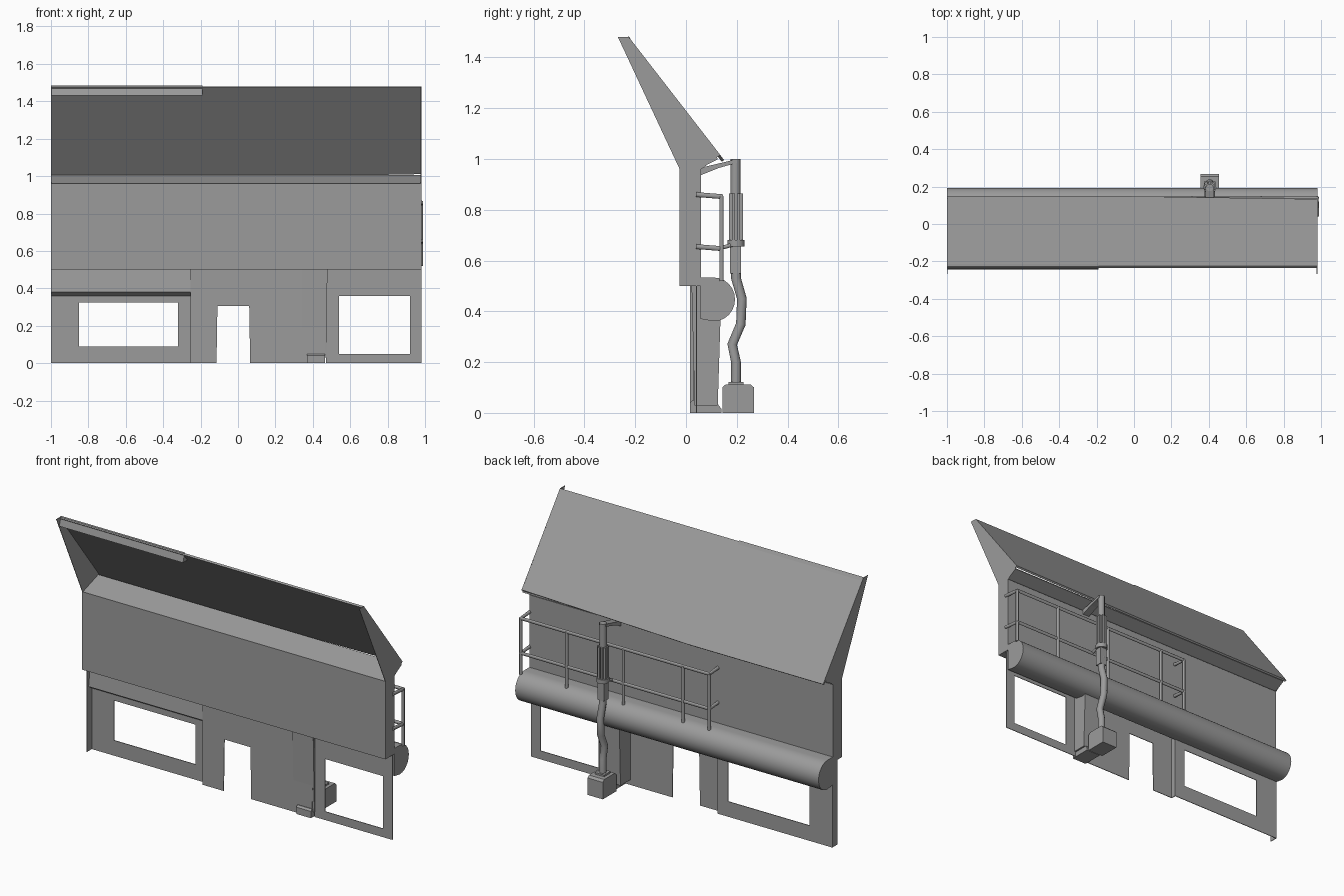
import bpy, bmesh, math
from mathutils import Vector

if "Cube" in bpy.data.objects:
    bpy.data.objects.remove(bpy.data.objects["Cube"])

grey = bpy.data.materials.new("dark_grey")
grey.diffuse_color = (0.33, 0.33, 0.33, 1)
grey.use_nodes = True
grey.node_tree.nodes["Principled BSDF"].inputs["Base Color"].default_value = grey.diffuse_color


def finish(name, bm, smooth=False):
    bmesh.ops.recalc_face_normals(bm, faces=bm.faces)
    me = bpy.data.meshes.new(name)
    bm.to_mesh(me)
    bm.free()
    me.materials.clear()
    me.materials.append(grey)
    ob = bpy.data.objects.new(name, me)
    bpy.context.collection.objects.link(ob)
    if smooth:
        bpy.ops.object.select_all(action='DESELECT')
        ob.select_set(True)
        bpy.context.view_layer.objects.active = ob
        bpy.ops.object.shade_smooth_by_angle(angle=math.radians(50))
    return ob


def extrude(name, pts, vec, smooth=False):
    """Solid from a planar outline pushed along a vector."""
    bm = bmesh.new()
    f = bm.faces.new([bm.verts.new(p) for p in pts])
    r = bmesh.ops.extrude_face_region(bm, geom=[f], use_keep_orig=True)
    bmesh.ops.translate(bm, vec=vec, verts=[v for v in r['geom'] if isinstance(v, bmesh.types.BMVert)])
    return finish(name, bm, smooth)


def prism(name, yz, x0, x1, smooth=False):
    return extrude(name, [(x0, y, z) for y, z in yz], (x1 - x0, 0, 0), smooth)


def box(name, x0, x1, y0, y1, z0, z1):
    return prism(name, [(y0, z0), (y1, z0), (y1, z1), (y0, z1)], x0, x1)


def window_panel(name, outer, hole, y, depth):
    """Rectangular wall sheet with one window opening."""
    bm = bmesh.new()
    rings = []
    for x0, x1, z0, z1 in (outer, hole):
        rings.append([bm.verts.new((x, y, z)) for x, z in ((x0, z0), (x1, z0), (x1, z1), (x0, z1))])
    for i in range(4):
        j = (i + 1) % 4
        bm.faces.new((rings[0][i], rings[0][j], rings[1][j], rings[1][i]))
    r = bmesh.ops.extrude_face_region(bm, geom=bm.faces[:], use_keep_orig=True)
    bmesh.ops.translate(bm, vec=(0, depth, 0), verts=[v for v in r['geom'] if isinstance(v, bmesh.types.BMVert)])
    return finish(name, bm)


def tube(name, pts, radius, res=3):
    cu = bpy.data.curves.new(name, 'CURVE')
    cu.dimensions = '3D'
    cu.bevel_depth, cu.bevel_resolution, cu.use_fill_caps = radius, res, True
    sp = cu.splines.new('POLY')
    sp.points.add(len(pts) - 1)
    for p, c in zip(sp.points, pts):
        p.co = (*c, 1)
    tmp = bpy.data.objects.new(name, cu)
    bpy.context.collection.objects.link(tmp)
    bpy.context.view_layer.update()
    me = bpy.data.meshes.new_from_object(tmp.evaluated_get(bpy.context.evaluated_depsgraph_get()))
    bpy.data.objects.remove(tmp)
    bm = bmesh.new()
    bm.from_mesh(me)
    bpy.data.meshes.remove(me)
    return finish(name, bm, True)


L, R = -1.0, 0.98

# Upper wall and the sloping sill above it
box("upper_wall", L, R, -0.025, 0.06, 0.5, 0.96)
prism("sill", [(-0.025, 0.958), (0.06, 0.965), (0.125, 0.999), (0.122, 1.006)], L, R)

# Leaning roof sheet; the lower back edge rises toward the right
a, b = Vector((0, -0.225, 1.48)), Vector((0, 0.15, 0.996))
slope = lambda x, t: Vector((x, 0, 0)) + a.lerp(b, t)
extrude("roof", [slope(L, 0), slope(R, 0), slope(R, 0.955), slope(-0.12, 1), slope(L, 1)],
        (0, -0.009, -0.007))

# End cheeks of the roof
cheek = [(-0.025, 0.96), (-0.268, 1.48), (-0.225, 1.48), (0.135, 1.016), (0.06, 0.96)]
prism("left_cheek", cheek, L, L + 0.003)
prism("right_cheek", cheek, R - 0.003, R)

# Lip along the left part of the top edge
prism("top_lip", [(-0.226, 1.485), (-0.242, 1.43), (-0.192, 1.43)], L, -0.19)

# Lower walls with window and door openings
window_panel("left_window_wall", (L, -0.25, 0, 0.5), (-0.85, -0.32, 0.09, 0.325), 0.06, 0.004)
window_panel("right_window_wall", (0.47, R, 0, 0.5), (0.54, 0.92, 0.05, 0.36), 0.04, 0.004)
door = [(-0.25, 0), (-0.115, 0), (-0.11, 0.305), (0.06, 0.305), (0.065, 0),
        (0.46, 0), (0.48, 0.5), (-0.25, 0.5)]
extrude("door_wall", [(x, 0.03, z) for x, z in door], (0, 0.004, 0))
box("wall_step", -0.254, -0.25, 0.03, 0.064, 0, 0.5)
box("left_end_strip", L, L + 0.004, 0.015, 0.064, 0, 0.5)
prism("window_canopy", [(0.06, 0.5), (0.045, 0.5), (0.03, 0.38), (0.06, 0.36)], L, -0.25)

# Tapered pillar with its foot
prism("pillar", [(0.022, 0.5), (0.14, 0.5), (0.125, 0.03), (0.034, 0.03)], 0.34, 0.475)
prism("pillar_foot", [(0.015, 0), (0.14, 0), (0.14, 0.015), (0.125, 0.035), (0.025, 0.05), (0.015, 0.04)],
      0.37, 0.465)

# Rounded roll along the back
arc = [(0.11 + 0.083 * math.cos(t), 0.447 + 0.086 * math.sin(t))
       for t in (math.radians(-90 + 15 * i) for i in range(13))]
prism("back_roll", [(0.058, 0.37)] + arc + [(0.058, 0.533)], L, R, True)

# Railing above the roll
for z in (0.655, 0.86):
    tube("rail", [(R, 0.04, z), (R, 0.14, z - 0.008), (-0.25, 0.14, z - 0.008), (-0.25, 0.04, z)], 0.01)
for x in (R, 0.68, 0.31, -0.08, -0.25):
    tube("rail_post", [(x, 0.14, 0.52), (x, 0.14, 0.855)], 0.009)

# Drain box with chamfered top, bent pipe, clamp and top elbow
PX, PY = 0.405, 0.197
prism("drain_box", [(0.143, 0), (0.268, 0), (0.268, 0.1), (0.255, 0.112), (0.156, 0.112), (0.143, 0.1)],
      0.355, 0.455)
box("drain_collar", PX - 0.03, PX + 0.03, PY - 0.03, PY + 0.03, 0.11, 0.122)
tube("bent_pipe", [(PX, y, z) for y, z in ((PY, 0.1), (PY, 0.2), (0.182, 0.27), (0.216, 0.35),
                                           (0.22, 0.45), (PY, 0.53), (PY, 0.6))], 0.02)
tube("upper_pipe", [(PX, 0.195, 0.55), (PX, 0.195, 1.0)], 0.02)
box("pipe_sleeve", PX - 0.022, PX + 0.022, 0.174, 0.216, 0.55, 0.66)
tube("clamp_ring", [(PX, PY, 0.655), (PX, PY, 0.68)], 0.035)
for i in range(8):
    t = i * math.pi / 4 + math.pi / 8
    x, y = PX + 0.024 * math.cos(t), PY + 0.024 * math.sin(t)
    box("clamp_bar", x - 0.006, x + 0.006, y - 0.006, y + 0.006, 0.66, 0.865)
for x in (PX - 0.02, PX + 0.02):
    tube("clamp_arm", [(x, 0.14, 0.65), (x, 0.2, 0.667)], 0.008)
prism("top_elbow", [(0.055, 0.935), (0.055, 0.965), (0.14, 0.985), (0.2, 1.0), (0.2, 0.985), (0.13, 0.965)],
      PX - 0.022, PX + 0.022)
